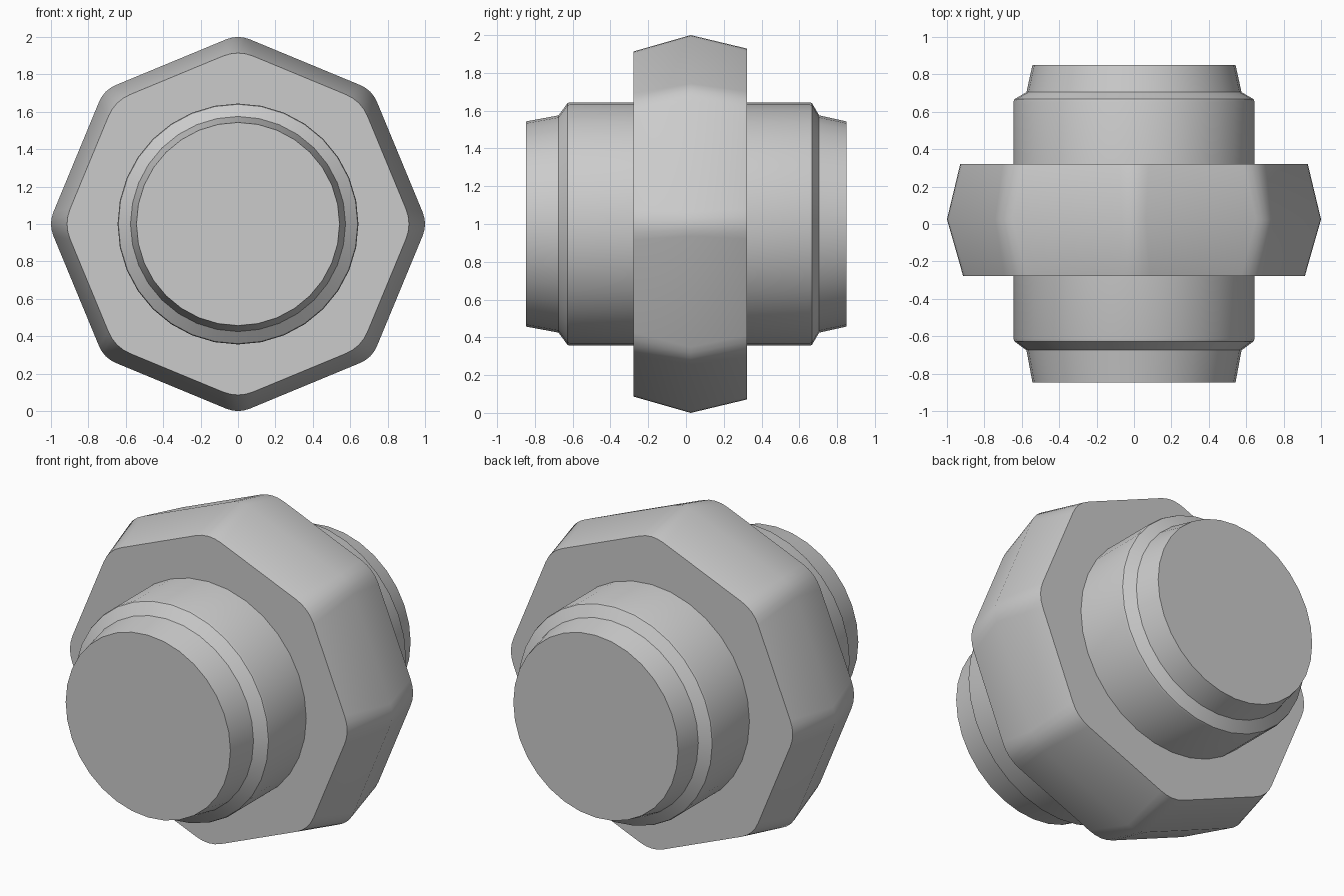
import bpy, bmesh
from math import sin, cos, pi, radians
from mathutils import Vector

if "Cube" in bpy.data.objects:
    bpy.data.objects.remove(bpy.data.objects["Cube"])


def loft(name, rings, angle):
    """Bridge equal-sized closed rings and cap both ends."""
    bm = bmesh.new()
    loops = [[bm.verts.new(p) for p in ring] for ring in rings]
    n = len(loops[0])
    for a, b in zip(loops, loops[1:]):
        for i in range(n):
            j = (i + 1) % n
            bm.faces.new((a[i], a[j], b[j], b[i]))
    bm.faces.new(loops[0])
    bm.faces.new(loops[-1])
    bmesh.ops.recalc_face_normals(bm, faces=bm.faces[:])
    mesh = bpy.data.meshes.new(name)
    bm.to_mesh(mesh)
    bm.free()
    obj = bpy.data.objects.new(name, mesh)
    bpy.context.collection.objects.link(obj)
    obj.location.z = 1.0
    bpy.ops.object.select_all(action='DESELECT')
    obj.select_set(True)
    bpy.context.view_layer.objects.active = obj
    bpy.ops.object.shade_smooth_by_angle(angle=radians(angle))
    return obj


def circle(y, r, n=32):
    return [(r * cos(2 * pi * i / n), y, r * sin(2 * pi * i / n)) for i in range(n)]


def rounded_octagon(y, reach, d, steps=4):
    """Octagon whose rounded corners touch the given radius; d is the cut length."""
    r = reach + d * sin(pi / 8) / 2
    corners = [Vector((r * cos(pi * i / 4), y, r * sin(pi * i / 4))) for i in range(8)]
    pts = []
    for i, c in enumerate(corners):
        p = c + (corners[i - 1] - c).normalized() * d
        q = c + (corners[(i + 1) % 8] - c).normalized() * d
        for k in range(steps + 1):
            t = k / steps
            pts.append(p * (1 - t) ** 2 + c * 2 * t * (1 - t) + q * t * t)
    return pts


# Octagonal nut with a ridge around its middle
loft("octagonal_nut", [rounded_octagon(-0.277, 0.914, 0.09),
                       rounded_octagon(0.025, 1.0, 0.07),
                       rounded_octagon(0.322, 0.929, 0.085)], 42)

# Stepped round shaft with tapered ends
profile = [(-0.847, 0.543), (-0.675, 0.575), (-0.627, 0.64), (-0.615, 0.644),
           (0.655, 0.644), (0.667, 0.64), (0.705, 0.575), (0.85, 0.543)]
loft("round_shaft", [circle(y, r) for y, r in profile], 30)
